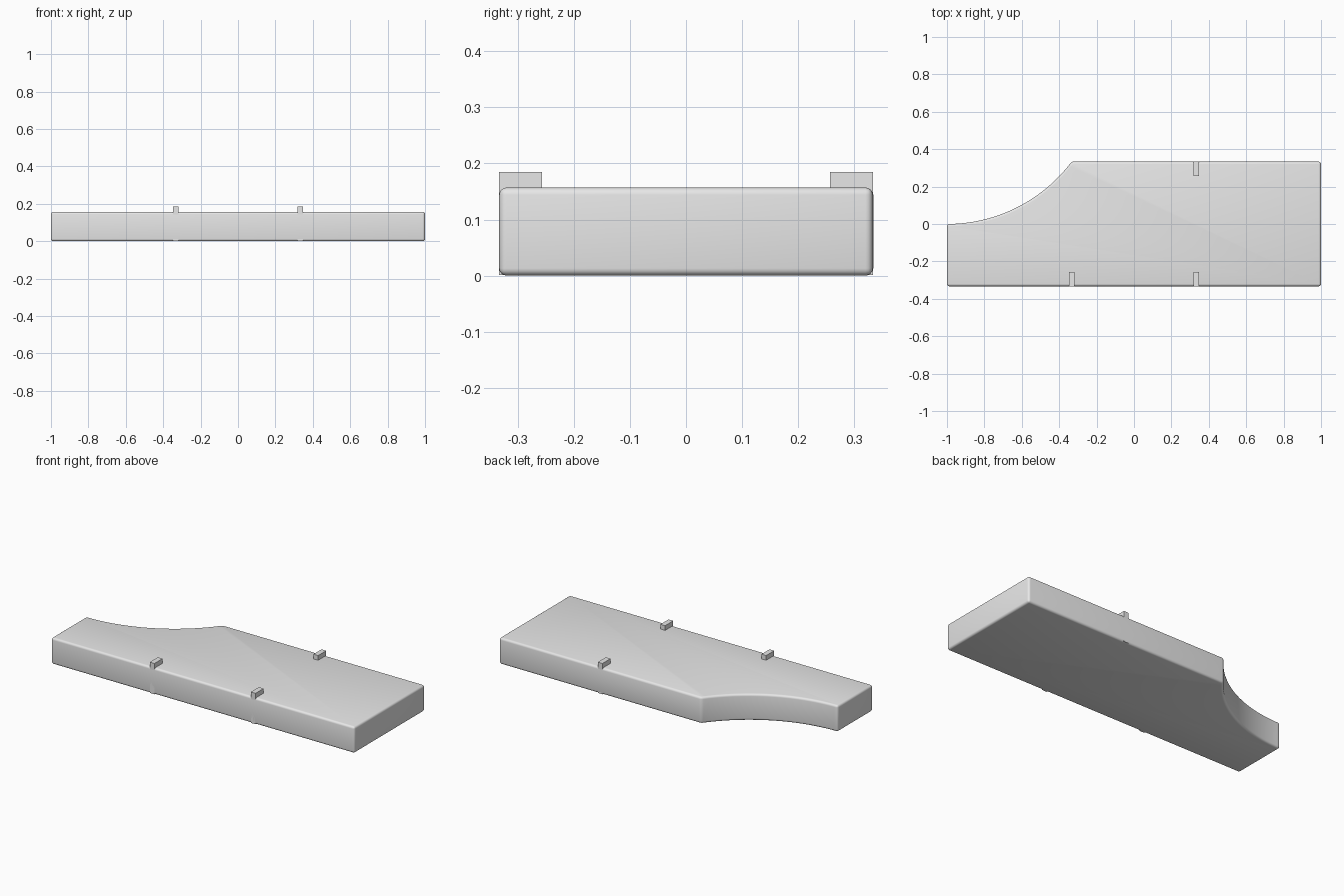
import bpy, bmesh, math

if "Cube" in bpy.data.objects:
    bpy.data.objects.remove(bpy.data.objects["Cube"])

grey = bpy.data.materials.new("light grey")
grey.diffuse_color = (0.8, 0.8, 0.8, 1)
grey.use_nodes = True
grey.node_tree.nodes["Principled BSDF"].inputs["Base Color"].default_value = grey.diffuse_color


def extrude_outline(name, points, z0, z1):
    """Prism from a counter-clockwise outline."""
    bm = bmesh.new()
    face = bm.faces.new([bm.verts.new((x, y, z0)) for x, y in points])
    top = bmesh.ops.extrude_face_region(bm, geom=[face])["geom"]
    bmesh.ops.translate(bm, vec=(0, 0, z1 - z0),
                        verts=[v for v in top if isinstance(v, bmesh.types.BMVert)])
    bmesh.ops.recalc_face_normals(bm, faces=bm.faces)
    mesh = bpy.data.meshes.new(name)
    bm.to_mesh(mesh)
    bm.free()
    mesh.materials.append(grey)
    obj = bpy.data.objects.new(name, mesh)
    bpy.context.collection.objects.link(obj)
    return obj


# Slab: rectangle with a concave arc cut from the back left corner
L, W, R = 1.0, 0.333, 0.833
sweep = math.asin(0.667 / R)
steps = 32
outline = [(-L, -W), (L, -W), (L, W)]
for i in range(steps, -1, -1):
    a = sweep * i / steps
    outline.append((-L + R * math.sin(a), R - R * math.cos(a)))
slab = extrude_outline("slab", outline, 0, 0.157)
bevel = slab.modifiers.new("rounded edges", "BEVEL")
bevel.width = 0.013
bevel.segments = 4
bevel.limit_method = "ANGLE"
bevel.angle_limit = math.radians(30)
bpy.context.view_layer.objects.active = slab
slab.select_set(True)
bpy.ops.object.modifier_apply(modifier=bevel.name)
bpy.ops.object.shade_smooth_by_angle(angle=math.radians(40))

# Pegs: upright tabs flush with the long sides, standing above the slab
for name, x, side in (("front_left_peg", -0.333, -1),
                      ("front_right_peg", 0.333, -1),
                      ("back_right_peg", 0.333, 1)):
    ya, yb = sorted((side * 0.333, side * 0.257))
    w = 0.0155
    extrude_outline(name, [(x - w, ya), (x + w, ya), (x + w, yb), (x - w, yb)],
                    0.001, 0.185)
